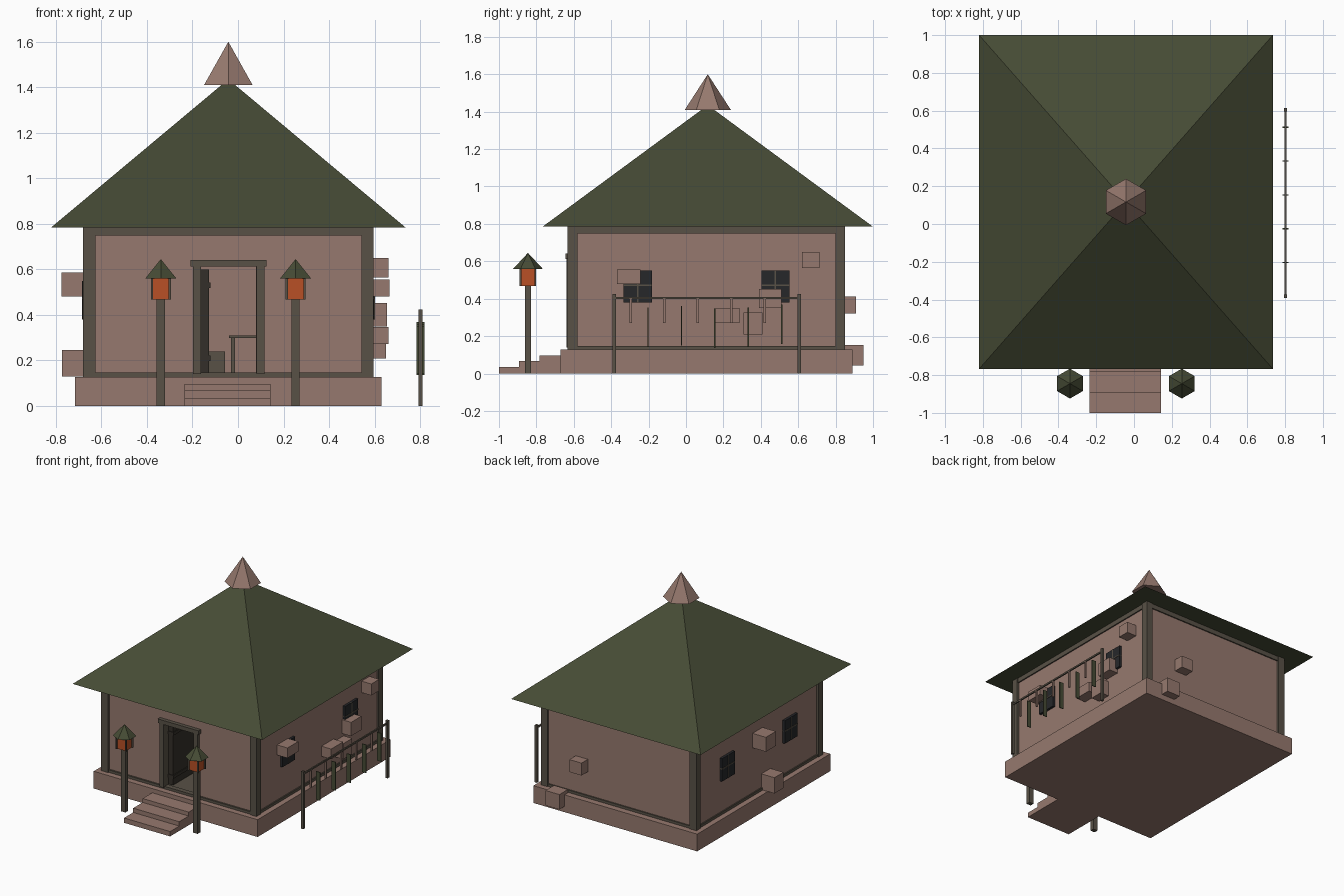
import bpy, bmesh, math

if "Cube" in bpy.data.objects:
    bpy.data.objects.remove(bpy.data.objects["Cube"])


def mat(name, r, g, b):
    def lin(c):
        c /= 255
        return c / 12.92 if c <= 0.04045 else ((c + 0.055) / 1.055) ** 2.4
    m = bpy.data.materials.new(name)
    m.diffuse_color = (lin(r), lin(g), lin(b), 1)
    m.use_nodes = True
    m.node_tree.nodes["Principled BSDF"].inputs["Base Color"].default_value = m.diffuse_color
    return m


STONE = mat("rose_stone", 150, 121, 110)
GREEN = mat("dark_green", 70, 75, 53)
WOOD = mat("grey_wood", 88, 81, 70)
DARK = mat("dark_wood", 52, 47, 41)
GLASS = mat("dark_glass", 38, 39, 42)
ORANGE = mat("lamp_orange", 184, 80, 38)


def finish(bm, name, m):
    bmesh.ops.recalc_face_normals(bm, faces=bm.faces)
    me = bpy.data.meshes.new(name)
    bm.to_mesh(me)
    bm.free()
    me.materials.append(m)
    ob = bpy.data.objects.new(name, me)
    bpy.context.collection.objects.link(ob)
    return ob


def box(name, x, y, z, m):
    """Box from (min, max) pairs."""
    bm = bmesh.new()
    bmesh.ops.create_cube(bm, size=1)
    for v in bm.verts:
        v.co = [r[0] if c < 0 else r[1] for c, r in zip(v.co, (x, y, z))]
    return finish(bm, name, m)


def pyramid(name, base, apex, m):
    bm = bmesh.new()
    ring = [bm.verts.new(p) for p in base]
    tip = bm.verts.new(apex)
    bm.faces.new(ring)
    for i, v in enumerate(ring):
        bm.faces.new((v, ring[(i + 1) % len(ring)], tip))
    return finish(bm, name, m)


def hex_cone(name, x, y, z0, z1, r, m):
    ring = [(x + r * math.sin(a * math.pi / 3), y + r * math.cos(a * math.pi / 3), z0)
            for a in range(6)]
    return pyramid(name, ring, (x, y, z1), m)


def extrude_y(name, pts, y0, y1, m):
    bm = bmesh.new()
    f = bm.faces.new([bm.verts.new((x, y0, z)) for x, z in pts])
    new = bmesh.ops.extrude_face_region(bm, geom=[f])["geom"]
    for v in new:
        if isinstance(v, bmesh.types.BMVert):
            v.co.y = y1
    return finish(bm, name, m)


# Foundation and steps
box("foundation", (-.715, .63), (-.67, .89), (0, .128), STONE)
for i, (y, z) in enumerate([(-1.0, .036), (-.893, .068), (-.782, .097)]):
    box(f"step_{i}", (-.235, .143), (y, -.66), (0, z), STONE)

# Hollow walls with a doorway
WX, WY, TOP = (-.665, .58), (-.615, .835), .785
extrude_y("front_wall", [(WX[0], .128), (-.165, .128), (-.165, .612), (.08, .612),
                         (.08, .128), (WX[1], .128), (WX[1], TOP), (WX[0], TOP)],
          WY[0], WY[0] + .03, STONE)
box("back_wall", WX, (WY[1] - .03, WY[1]), (.128, TOP), STONE)
box("left_wall", (WX[0], WX[0] + .03), (-.586, .806), (.128, TOP), STONE)
box("right_wall", (WX[1] - .03, WX[1]), (-.586, .806), (.128, TOP), STONE)
box("floor", (-.64, .555), (-.60, .81), (.12, .142), WOOD)

# Timber frame: corner posts, sills and top beams
PX, PY = (-.68, .595), (-.633, .85)
for sx, px in enumerate(((PX[0], -.625), (.543, PX[1]))):
    for sy, py in enumerate(((PY[0], -.58), (.80, PY[1]))):
        box(f"corner_post_{sx}{sy}", px, py, (.128, TOP), WOOD)
for part, z in (("sill", (.128, .147)), ("top_beam", (.75, TOP))):
    for side, y in (("front", (-.627, -.59)), ("back", (.81, .844))):
        box(f"{side}_{part}", (-.63, .55), y, z, WOOD)
    for side, x in (("left", (-.674, -.64)), ("right", (.555, .589))):
        box(f"{side}_{part}", x, (-.585, .805), z, WOOD)

# Roof and finial
RX, RY = (-.82, .735), (-.767, 1.0)
pyramid("roof", [(RX[0], RY[0], TOP), (RX[1], RY[0], TOP), (RX[1], RY[1], TOP),
                 (RX[0], RY[1], TOP)], (-.0425, .1165, 1.435), GREEN)
hex_cone("finial", -.0425, .1165, 1.41, 1.60, .123, STONE)

# Door frame, open door, hinges and furniture
box("door_jamb_left", (-.197, -.163), (-.638, -.58), (.14, .615), WOOD)
box("door_jamb_right", (.082, .116), (-.638, -.58), (.14, .615), WOOD)
box("door_lintel", (-.208, .125), (-.643, -.575), (.612, .642), WOOD)
box("open_door", (-.163, -.127), (-.58, -.34), (.147, .60), DARK)
for i, z in enumerate((.21, .53)):
    box(f"door_hinge_{i}", (-.165, -.121), (-.585, -.36), (z - .012, z + .012), DARK)
box("chest", (-.13, -.058), (.2, .4), (.142, .24), WOOD)
box("table_top", (-.04, .25), (.2, .5), (.298, .31), WOOD)
for i, x in enumerate((-.022, .22)):
    for j, y in enumerate((.22, .46)):
        box(f"table_leg_{i}{j}", (x - .008, x + .008), (y, y + .02), (.142, .30), WOOD)

# Windows: dark panes and cross bars on both side walls
for side, x0, s in (("left", WX[0], -1), ("right", WX[1], 1)):
    def span(d0, d1):
        return tuple(sorted((x0 + s * d0, x0 + s * d1)))
    for i, y in enumerate((-.258, .478)):
        box(f"{side}_window_{i}", span(-.005, .018), (y - .075, y + .075), (.38, .55), GLASS)
        box(f"{side}_mullion_{i}", span(0, .021), (y - .004, y + .004), (.38, .55), WOOD)
        box(f"{side}_transom_{i}", span(0, .021), (y - .075, y + .075), (.469, .477), WOOD)

# Protruding stone blocks
BLOCKS = [((.56, .665), (-.37, -.243), (.48, .555)), ((.56, .66), (.62, .713), (.565, .65)),
          ((.56, .655), (.39, .51), (.35, .452)), ((.56, .66), (.15, .29), (.272, .347)),
          ((.56, .65), (.307, .41), (.208, .325)), ((-.775, -.65), (.053, .17), (.48, .587)),
          ((-.772, -.65), (-.04, .066), (.13, .247)), ((.22, .32), (.82, .91), (.32, .412)),
          ((.374, .488), (.85, .95), (.042, .153))]
for i, (x, y, z) in enumerate(BLOCKS):
    box(f"stone_block_{i}", x, y, z, STONE)

# Lamp posts with hexagonal hoods
for side, x in (("left", -.339), ("right", .253)):
    y = -.845
    box(f"{side}_lamp_post", (x - .018, x + .018), (y - .016, y + .016), (0, .467), WOOD)
    box(f"{side}_lamp_light", (x - .034, x + .034), (y - .035, y + .035), (.467, .56), ORANGE)
    for i in (-1, 1):
        for j in (-1, 1):
            cx, cy = x + i * .039, y + j * .039
            box(f"{side}_lamp_bar_{i}{j}", (cx - .005, cx + .005), (cy - .005, cy + .005),
                (.467, .562), WOOD)
    hex_cone(f"{side}_lamp_hood", x, y, .56, .645, .079, GREEN)

# Hanging rack: posts, rail, short pegs and cloth strips
FX = .802
for i, y in enumerate((-.383, .605)):
    box(f"rack_post_{i}", (FX - .009, FX + .009), (y - .01, y + .01), (0, .425), WOOD)
box("rack_rail", (FX - .005, FX + .005), (-.39, .61), (.398, .41), WOOD)
for i in range(5):
    y = -.295 + i * .179
    box(f"rack_peg_{i}", (FX - .006, FX + .006), (y - .006, y + .006), (.27, .40), STONE)
for i, z in enumerate((.352, .36, .347, .352, .368)):
    y = -.204 + i * .179
    box(f"cloth_strip_{i}", (FX - .017, FX + .017), (y - .003, y + .003), (z - .21, z), GREEN)
